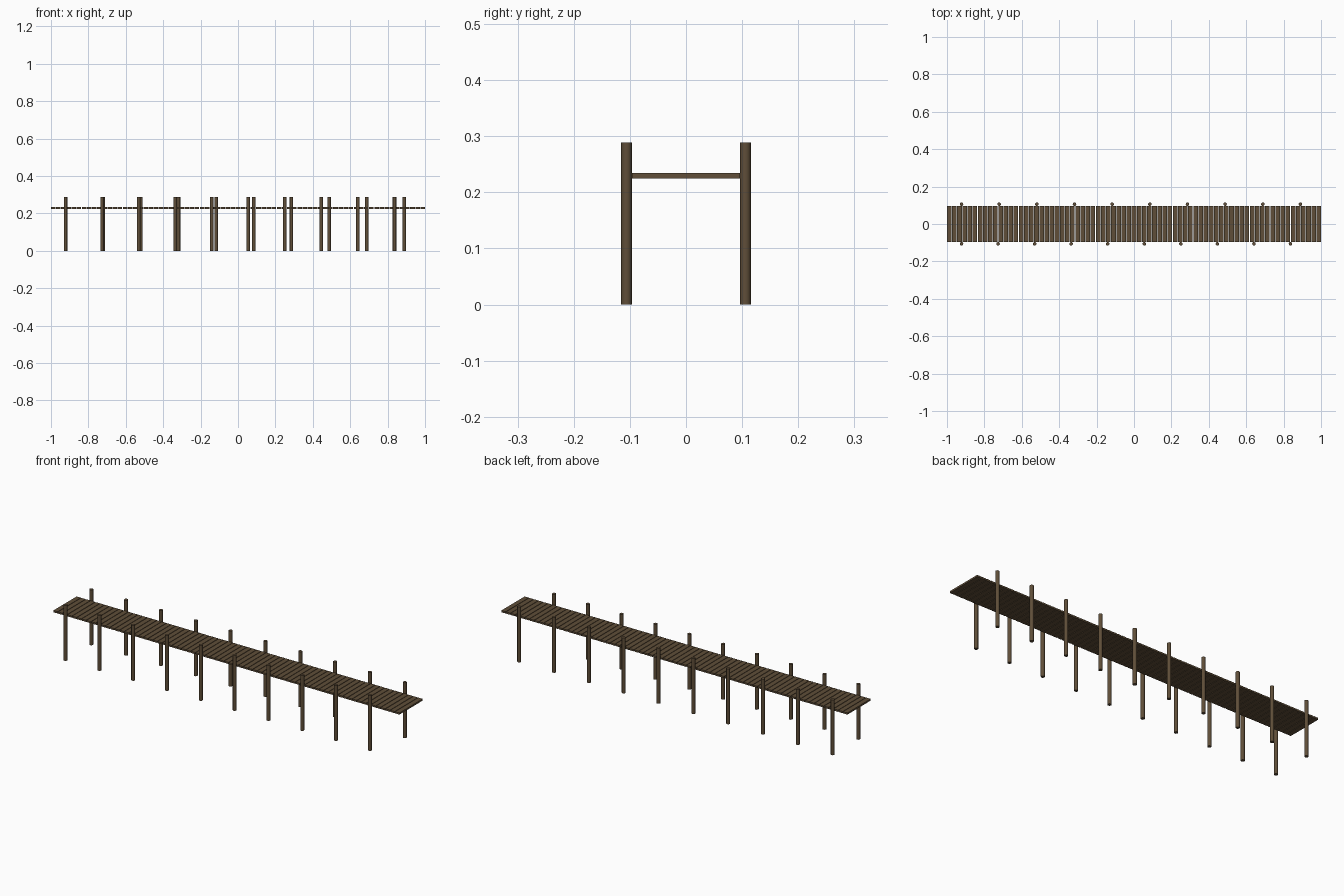
import bpy, math

if "Cube" in bpy.data.objects:
    bpy.data.objects.remove(bpy.data.objects["Cube"])

wood = bpy.data.materials.new("weathered brown wood")
wood.diffuse_color = (0.115, 0.076, 0.040, 1)
wood.use_nodes = True
wood.node_tree.nodes["Principled BSDF"].inputs["Base Color"].default_value = wood.diffuse_color


def finish(name):
    ob = bpy.context.object
    ob.name = name
    ob.data.materials.append(wood)
    return ob


# Deck: narrow crosswise planks with slim gaps
PLANKS, GAP = 73, 0.003
pitch = (2 + GAP) / PLANKS
for i in range(PLANKS):
    x = -1 + (pitch - GAP) / 2 + i * pitch
    bpy.ops.mesh.primitive_cube_add(size=1, location=(x, 0, 0.2295))
    plank = finish(f"deck_plank_{i + 1}")
    plank.scale = (pitch - GAP, 0.192, 0.009)

# Posts: ten on each side, the back row spaced slightly wider
HEIGHT, RADIUS = 0.289, 0.0095
for side, y, step in (("front", -0.106, 0.1954), ("back", 0.106, 0.2013)):
    for i in range(10):
        bpy.ops.mesh.primitive_cylinder_add(
            vertices=12, radius=RADIUS, depth=HEIGHT,
            location=(-0.922 + i * step, y, HEIGHT / 2))
        finish(f"{side}_post_{i + 1}")
        bpy.ops.object.shade_smooth_by_angle(angle=math.radians(40))
